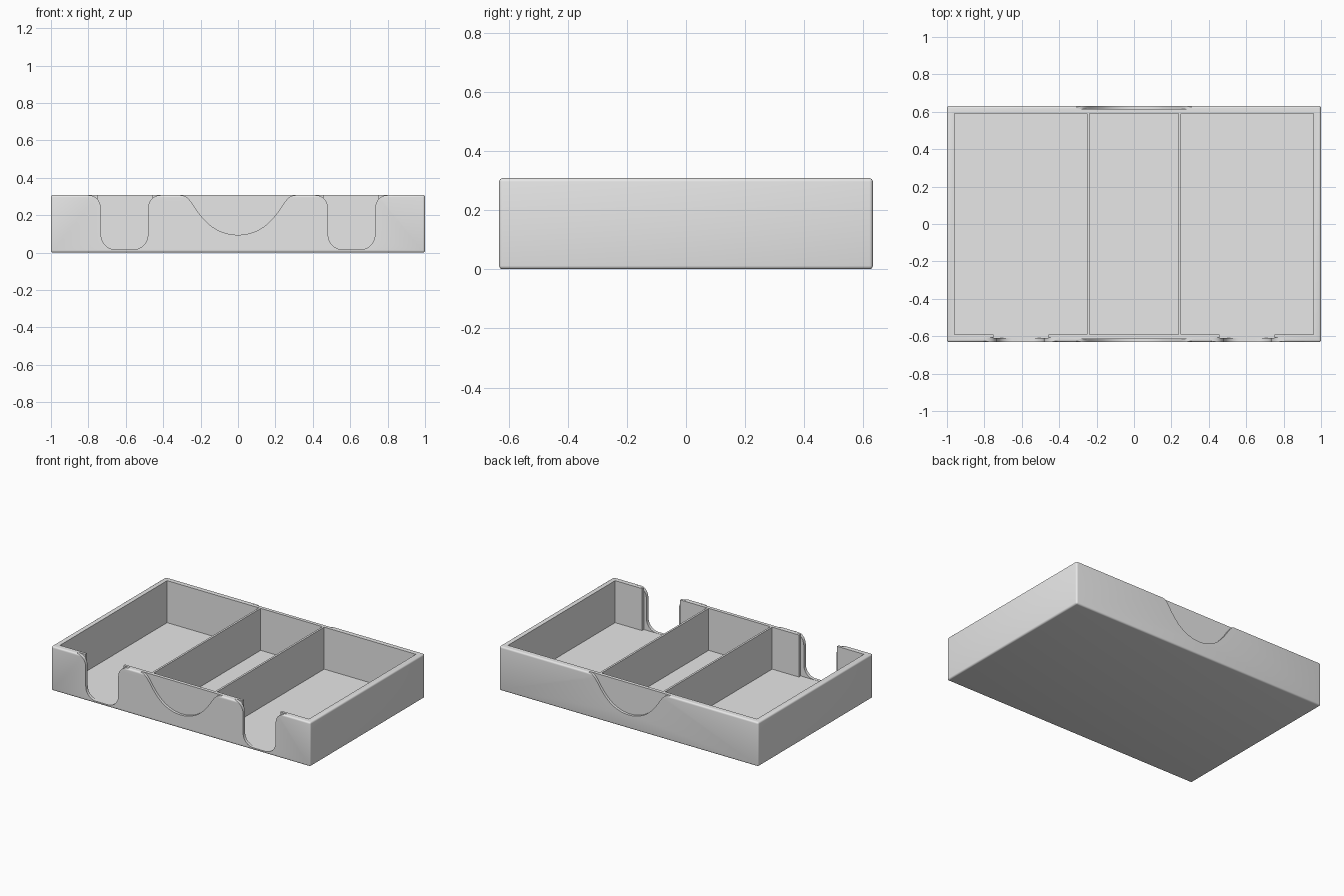
import bpy
import bmesh
from mathutils import Vector
from mathutils.geometry import interpolate_bezier

if "Cube" in bpy.data.objects:
    bpy.data.objects.remove(bpy.data.objects["Cube"])

DEPTH, HEIGHT, FLOOR = 0.632, 0.308, 0.015
INNER_X, INNER_Y = 0.96, 0.59
SKIN_Y = 0.61          # plane between outer skin and inner lining of a wall

grey = bpy.data.materials.new("light_grey")
grey.use_nodes = True
grey.diffuse_color = (0.8, 0.8, 0.8, 1)
grey.node_tree.nodes["Principled BSDF"].inputs["Base Color"].default_value = (0.8, 0.8, 0.8, 1)


def finish(bm, name):
    bmesh.ops.recalc_face_normals(bm, faces=bm.faces)
    mesh = bpy.data.meshes.new(name)
    bm.to_mesh(mesh)
    bm.free()
    mesh.materials.append(grey)
    obj = bpy.data.objects.new(name, mesh)
    bpy.context.scene.collection.objects.link(obj)
    return obj


def box(name, low, high, bevel=0):
    low, high = Vector(low), Vector(high)
    bm = bmesh.new()
    bmesh.ops.create_cube(bm, size=1)
    for v in bm.verts:
        v.co = (low + high) / 2 + v.co * (high - low)
    if bevel:
        bmesh.ops.bevel(bm, geom=bm.edges[:], offset=bevel, segments=4,
                        profile=0.5, affect='EDGES')
    return finish(bm, name)


def prism(name, half, center, y0, y1):
    """Extrude a profile, mirrored about x = center, along y."""
    outline = [(center + x, z) for x, z in half]
    outline += [(center - x, z) for x, z in reversed(half) if x > 1e-5]
    bm = bmesh.new()
    face = bm.faces.new([bm.verts.new((x, y0, z)) for x, z in outline])
    moved = bmesh.ops.extrude_face_region(bm, geom=[face])["geom"]
    bmesh.ops.translate(bm, vec=(0, y1 - y0, 0),
                        verts=[g for g in moved if isinstance(g, bmesh.types.BMVert)])
    return finish(bm, name)


def curve(*points, count=14):
    pts = [Vector((x, z, 0)) for x, z in points]
    return [(p.x, p.y) for p in interpolate_bezier(*pts, count)]


def activate(obj):
    bpy.ops.object.select_all(action='DESELECT')
    obj.select_set(True)
    bpy.context.view_layer.objects.active = obj


# Half profiles, from the bottom centre outwards and up
scoop = (curve((0, 0.095), (0.065, 0.095), (0.126, 0.121), (0.17, 0.1655))
         + curve((0.17, 0.1655), (0.25, 0.2455), (0.25, 0.307), (0.31, 0.307))[1:]
         + [(0.31, 0.4)])
slot = (curve((0.045, 0.016), (0.09, 0.016), (0.125, 0.051), (0.125, 0.096))
        + curve((0.125, 0.225), (0.125, 0.275), (0.15, 0.307), (0.197, 0.307))
        + [(0.197, 0.4)])

# Outer tray with softly rounded edges, hollowed out by cutters
tray = box("tray", (-1, -DEPTH, 0), (1, DEPTH, HEIGHT), bevel=0.012)
cutters = [
    box("hollow_cutter", (-INNER_X, -INNER_Y, FLOOR), (INNER_X, INNER_Y, 0.5)),
    prism("front_scoop_cutter", scoop, 0, -0.8, -0.614),
    prism("back_scoop_cutter", scoop, 0, 0.614, 0.8),
]
for side in (-1, 1):
    # Flared slot through the skin, straight notch through the lining
    cutters.append(prism("slot_cutter", slot, side * 0.607, -0.8, -SKIN_Y + 0.002))
    mid = side * 0.605
    cutters.append(box("notch_cutter", (mid - 0.147, -SKIN_Y, FLOOR),
                       (mid + 0.147, -INNER_Y + 0.05, 0.5)))

for cutter in cutters:
    cutter.hide_render = True
    activate(tray)
    cut = tray.modifiers.new("cut", 'BOOLEAN')
    cut.operation = 'DIFFERENCE'
    cut.solver = 'EXACT'
    cut.object = cutter
    bpy.ops.object.modifier_apply(modifier=cut.name)
    bpy.data.objects.remove(cutter)

activate(tray)
bpy.ops.object.shade_smooth_by_angle()

# Two thin walls splitting the tray into three compartments
for side, name in ((-1, "right_divider"), (1, "left_divider")):
    x = side * 0.245
    box(name, (x - 0.007, -INNER_Y, FLOOR), (x + 0.007, INNER_Y, HEIGHT))
